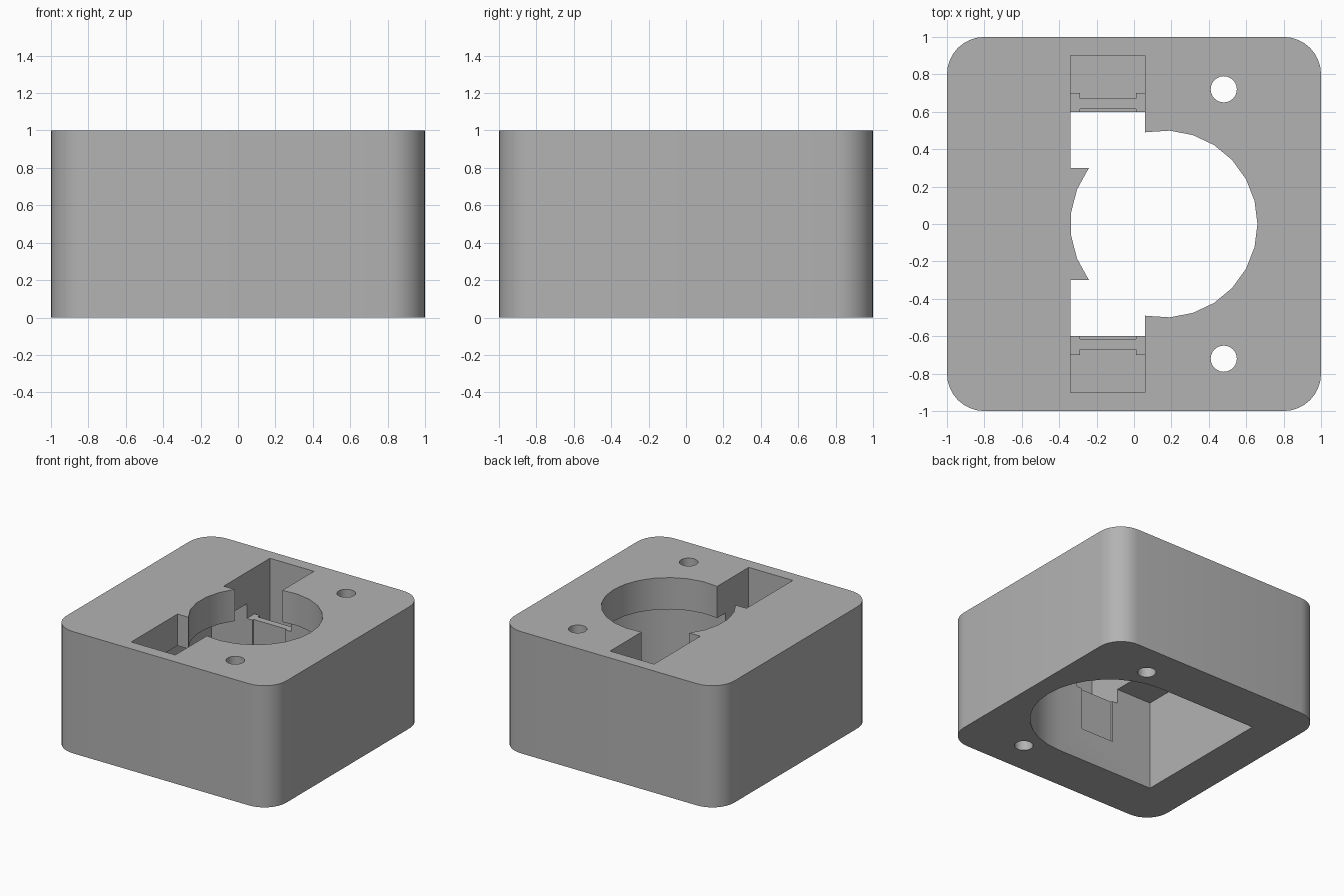
import bpy
import bmesh
from math import cos, sin, pi, radians

cube = bpy.data.objects.get("Cube")
if cube:
    bpy.data.objects.remove(cube, do_unlink=True)

grey = bpy.data.materials.new("plain_grey")
grey.use_nodes = True
colour = (0.45, 0.45, 0.45, 1)
grey.diffuse_color = colour
grey.node_tree.nodes["Principled BSDF"].inputs["Base Color"].default_value = colour


def arc(cx, cy, r, start, end, steps):
    """Points along an arc, both ends included."""
    angles = [start + (end - start) * i / steps for i in range(steps + 1)]
    return [(cx + r * cos(a), cy + r * sin(a)) for a in angles]


def circle(cx, cy, r, sides):
    return arc(cx, cy, r, 0, 2 * pi, sides)[:-1]


def rect(x0, x1, y0, y1):
    return [(x0, y0), (x1, y0), (x1, y1), (x0, y1)]


def prism(name, outline, z0, z1):
    """Extrude a flat outline between two heights."""
    bm = bmesh.new()
    base = bm.faces.new([bm.verts.new((x, y, z0)) for x, y in outline])
    top = bmesh.ops.extrude_face_region(bm, geom=[base])["geom"]
    verts = [v for v in top if isinstance(v, bmesh.types.BMVert)]
    bmesh.ops.translate(bm, verts=verts, vec=(0, 0, z1 - z0))
    bmesh.ops.recalc_face_normals(bm, faces=bm.faces)
    mesh = bpy.data.meshes.new(name)
    bm.to_mesh(mesh)
    bm.free()
    mesh.materials.append(grey)
    obj = bpy.data.objects.new(name, mesh)
    bpy.context.collection.objects.link(obj)
    return obj


# Block with rounded upright corners
outline = []
for i, (sx, sy) in enumerate([(1, 1), (-1, 1), (-1, -1), (1, -1)]):
    outline += arc(0.8 * sx, 0.8 * sy, 0.2, i * pi / 2, (i + 1) * pi / 2, 8)
block = prism("housing_block", outline, 0, 1)
bpy.context.view_layer.objects.active = block
block.select_set(True)


def cut(name, shape, z0, z1):
    """Subtract a prism from the block."""
    cutter = prism(name, shape, z0, z1)
    cutter.hide_render = True
    mod = block.modifiers.new(name, "BOOLEAN")
    mod.operation = "DIFFERENCE"
    mod.solver = "EXACT"
    mod.object = cutter
    bpy.ops.object.modifier_apply(modifier=mod.name)
    bpy.data.objects.remove(cutter, do_unlink=True)


# Underside cavity, square at one end and round at the other
cavity = [(-0.66, 0.6), (-0.66, -0.6)] + arc(0.24, 0, 0.6, -pi / 2, pi / 2, 16)
cut("cavity", cavity, -0.1, 0.74)

# Round opening through the top
cut("round_opening", circle(0.16, 0, 0.5, 25), 0.5, 1.1)

# Slots, contact wells and screw holes on both sides
for s in (1, -1):
    def side(x0, x1, near, far):
        return rect(x0, x1, *sorted((s * near, s * far)))

    cut("slot", side(-0.34, 0.06, 0.3, 0.9), 0.62, 1.1)
    cut("contact_well", side(-0.34, 0.06, 0.7, 0.9), 0.27, 0.7)
    cut("well_notch", side(-0.29, 0.01, 0.67, 0.72), 0.27, 0.7)
    cut("cavity_notch", side(-0.29, 0.01, 0.57, 0.615), 0.27, 0.7)
    cut("screw_hole", circle(0.48, 0.72 * s, 0.07, 24), -0.1, 1.1)

bpy.ops.object.shade_smooth_by_angle(angle=radians(30))
